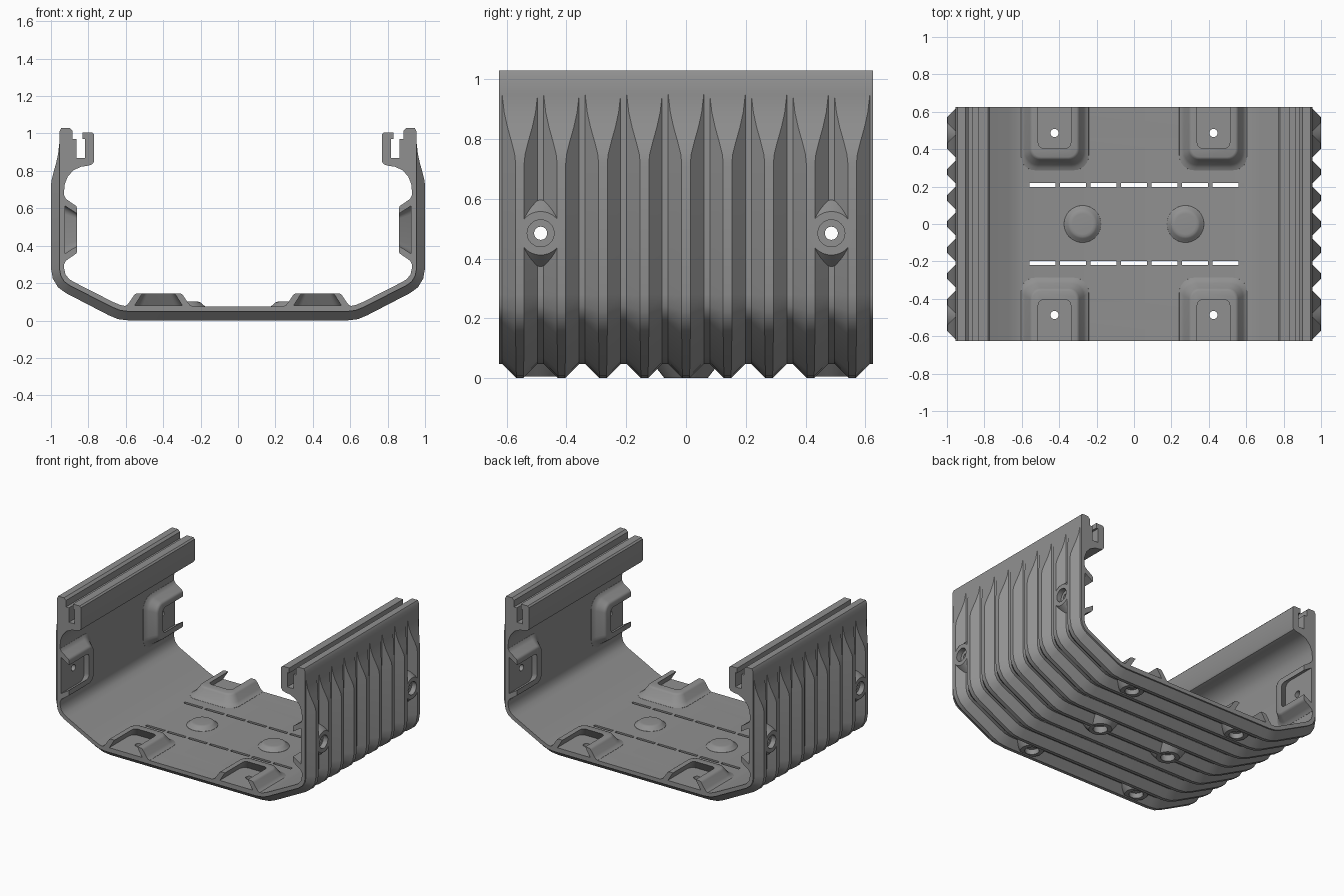
import bpy, bmesh, math
from mathutils import Vector, Matrix

if "Cube" in bpy.data.objects:
    bpy.data.objects.remove(bpy.data.objects["Cube"])

grey = bpy.data.materials.new("plain grey")
grey.use_nodes = True
colour = (0.28, 0.28, 0.28, 1)
grey.diffuse_color = colour
grey.node_tree.nodes["Principled BSDF"].inputs["Base Color"].default_value = colour

PITCH = 0.139            # spacing of the outer ribs
END = PITCH * 4.5        # half length along y
HOLE_Y = PITCH * 3.5
FOLD = PITCH / 2 - 0.01  # half width of a rib at its root


def make(name, bm):
    bmesh.ops.remove_doubles(bm, verts=bm.verts, dist=1e-5)
    bmesh.ops.recalc_face_normals(bm, faces=bm.faces)
    mesh = bpy.data.meshes.new(name)
    bm.to_mesh(mesh)
    bm.free()
    mesh.materials.append(grey)
    obj = bpy.data.objects.new(name, mesh)
    bpy.context.collection.objects.link(obj)
    return obj


def loft(bm, rings, matrix=Matrix()):
    """Skin closed rings of equal length and cap both ends."""
    rows = [[bm.verts.new(matrix @ Vector(p)) for p in ring] for ring in rings]
    n = len(rows[0])
    for a, b in zip(rows, rows[1:]):
        for i in range(n):
            j = (i + 1) % n
            bm.faces.new((a[i], a[j], b[j], b[i]))
    bm.faces.new(rows[0])
    bm.faces.new(rows[-1])


def lathe(bm, profile, matrix, n=32):
    loft(bm, [[(r * math.cos(t), r * math.sin(t), w)
               for t in (math.tau * i / n for i in range(n))]
              for r, w in profile], matrix)


def tongue(half, back, r, w, end):
    """Rounded U outline, open towards the end of the shell."""
    pts = [(half, end, w)]
    for side in (1, -1):
        for i in range(7):
            t = math.pi / 2 * (i if side > 0 else 6 - i) / 6
            pts.append((side * (half - r + r * math.cos(t)),
                        back + r - r * math.sin(t), w))
    return pts + [(-half, end, w)]


def frame(origin, u, v, w):
    m = Matrix((u, v, w)).transposed().to_4x4()
    m.translation = origin
    return m


# Ribbed shell: outer path with rib height, then the rail and inner wall
outer = [(.58, .048, .048), (.63, .054, .048), (.67, .07, .047),
         (.90, .187, .045), (.93, .209, .045), (.948, .24, .045),
         (.955, .28, .045), (.955, .72, .045), (.955, .75, .042),
         (.955, .79, .032), (.955, .84, .018), (.955, .89, .007),
         (.955, .95, 0)]
rail = [(.955, 1.01), (.945, 1.03), (.90, 1.03), (.885, 1.015), (.885, .97),
        (.863, .97), (.863, .87), (.818, .87), (.818, .97), (.832, .97),
        (.832, 1.005), (.78, 1.005), (.77, .995), (.77, .85), (.778, .836),
        (.80, .828), (.84, .822), (.88, .803), (.91, .77), (.926, .73),
        (.93, .69)]
inner = [(.93, .28), (.922, .245), (.90, .219), (.87, .202), (.67, .1),
         (.63, .083), (.59, .075)]

half = []
for i, (x, z, d) in enumerate(outer):
    a = outer[i - 1] if i else (-x, z)
    b = outer[min(i + 1, len(outer) - 1)]
    t = Vector((b[0] - a[0], b[1] - a[1])).normalized()
    half.append((x, z, d, t.y, -t.x))
half += [(x, z, 0, 0, 0) for x, z in rail + inner]
section = half + [(-x, z, d, -nx, nz) for x, z, d, nx, nz in reversed(half)]


def station(centre, side, raised):
    ring = []
    for x, z, d, nx, nz in section:
        h = d if raised else 0
        ring.append((x + nx * h, centre + side * (FOLD - h), z + nz * h))
    return ring


rings = [[(x, -END, z) for x, z, *_ in section]]
for k in range(-4, 5):
    for side, raised in ((-1, False), (-1, True), (1, True), (1, False)):
        rings.append(station(k * PITCH, side, raised))
rings.append([(x, END, z) for x, z, *_ in section])
bm = bmesh.new()
loft(bm, rings)
shell = make("ribbed_shell", bm)

# Mounting places on the floor and on both side walls
X, Y, Z = Vector((1, 0, 0)), Vector((0, 1, 0)), Vector((0, 0, 1))
places = [(Vector((s * .425, 0, .075)), X, Z) for s in (1, -1)]
places += [(Vector((s * .93, 0, .485)), Z, -s * X) for s in (1, -1)]

bosses, pockets, collars, bores = (bmesh.new() for _ in range(4))
for origin, u, w in places:
    for e in (1, -1):
        m = frame(origin, u, Y * e, w)
        # Raised dovetail boss and its undercut pocket
        layers = [(.185, .285, .08, -.01), (.183, .287, .08, .001),
                  (.168, .303, .075, .008), (.158, .316, .07, .02),
                  (.132, .344, .055, .058), (.127, .349, .052, .065),
                  (.118, .358, .047, .069)]
        loft(bosses, [tongue(*layer, END) for layer in layers], m)
        loft(pockets, [tongue(.127, .37, .045, .006, .7),
                       tongue(.08, .412, .025, .08, .7)], m)
        # Outer collar and stepped screw hole
        m = frame(origin + Y * e * HOLE_Y, u, Y * e, w)
        lathe(collars, [(.117, -.018), (.073, -.07)], m)
        lathe(bores, [(.045, -.1), (.045, -.035), (.022, -.035), (.022, .05)], m)

# Two blind sockets in the middle of the floor, domed on the inside
domes = bmesh.new()
for s in (1, -1):
    m = Matrix.Translation((s * .275, 0, .075))
    lathe(domes, [(.1, -.006), (.099, .001), (.088, .009), (.077, .02),
                  (.068, .025), (.055, .026)], m)
    lathe(collars, [(.117, -.018), (.073, -.074)], m)
    lathe(bores, [(.045, -.1), (.045, -.03)], m)

# Rows of drain slots
for e in (1, -1):
    for k in range(-3, 4):
        m = Matrix.Translation((k * .163, e * PITCH * 1.5, .06))
        bmesh.ops.create_cube(bores, size=1,
                              matrix=m @ Matrix.Diagonal((.14, .019, .1, 1)))

boss_obj = make("dovetail_bosses", bosses)
collar_obj = make("screw_collars", collars)
dome_obj = make("floor_domes", domes)
pocket_cut = make("pocket_cutter", pockets)
bore_cut = make("bore_cutter", bores)


def cut(obj, cutter):
    mod = obj.modifiers.new("cut", 'BOOLEAN')
    mod.operation = 'DIFFERENCE'
    mod.solver = 'EXACT'
    mod.object = cutter
    bpy.context.view_layer.objects.active = obj
    bpy.ops.object.modifier_apply(modifier=mod.name)


cut(boss_obj, pocket_cut)
for obj in (shell, boss_obj, collar_obj):
    cut(obj, bore_cut)
for cutter in (pocket_cut, bore_cut):
    bpy.data.objects.remove(cutter)

# Smooth the curves, keep the creases
bpy.ops.object.select_all(action='DESELECT')
for obj in (shell, boss_obj, collar_obj, dome_obj):
    obj.select_set(True)
bpy.context.view_layer.objects.active = shell
bpy.ops.object.shade_smooth_by_angle(angle=math.radians(32))
